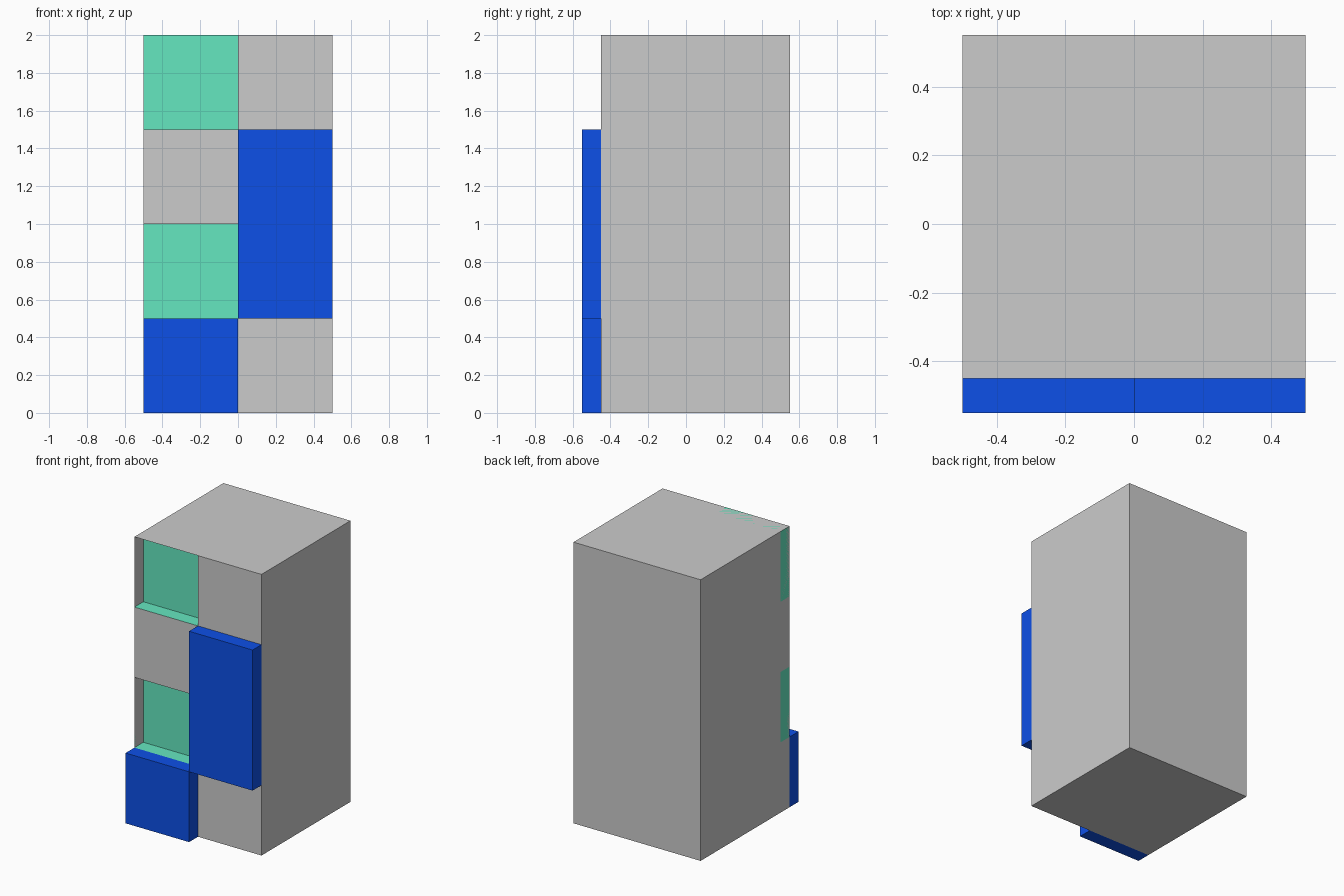
import bpy
import bmesh
from mathutils import Matrix, Vector

if "Cube" in bpy.data.objects:
    bpy.data.objects.remove(bpy.data.objects["Cube"])

FRONT, BACK, RELIEF = -0.45, 0.55, 0.1


def material(name, rgb):
    mat = bpy.data.materials.new(name)
    mat.diffuse_color = (*rgb, 1)
    mat.use_nodes = True
    mat.node_tree.nodes["Principled BSDF"].inputs["Base Color"].default_value = mat.diffuse_color
    return mat


BLUE = material("blue", (0.004, 0.08, 0.8))
GREEN = material("green", (0.13, 0.8, 0.53))


def box_bmesh(x, y, z, open_side, flip=False):
    """Box over the given ranges, without the face pointing along open_side."""
    bm = bmesh.new()
    lo, hi = Vector((x[0], y[0], z[0])), Vector((x[1], y[1], z[1]))
    bmesh.ops.create_cube(bm, size=1, matrix=Matrix.Translation((lo + hi) / 2)
                          @ Matrix.Diagonal((*(hi - lo), 1)))
    bm.normal_update()
    side = Vector((0, open_side, 0))
    bmesh.ops.delete(bm, geom=[f for f in bm.faces if f.normal.dot(side) > 0.9],
                     context='FACES')
    if flip:
        bmesh.ops.reverse_faces(bm, faces=bm.faces[:])
    return bm


def finish(name, bm, mat=None):
    mesh = bpy.data.meshes.new(name)
    bm.to_mesh(mesh)
    bm.free()
    if mat:
        mesh.materials.append(mat)
    bpy.context.collection.objects.link(bpy.data.objects.new(name, mesh))


LEFT, RIGHT = (-0.5, 0.0), (0.0, 0.5)

# Block body: open at the front, closed by the flush front panels
body = box_bmesh((-0.5, 0.5), (FRONT, BACK), (0, 2), -1)
for (x0, x1), z0 in ((RIGHT, 0), (LEFT, 1), (RIGHT, 1.5)):
    corners = ((x0, z0), (x1, z0), (x1, z0 + 0.5), (x0, z0 + 0.5))
    body.faces.new([body.verts.new((x, FRONT, z)) for x, z in corners])
bmesh.ops.remove_doubles(body, verts=body.verts[:], dist=1e-5)
finish("block_body", body)

# Raised panels in front of the body
for name, x, z in (("raised_panel_low", LEFT, (0, 0.5)),
                   ("raised_panel_tall", RIGHT, (0.5, 1.5))):
    finish(name, box_bmesh(x, (FRONT - RELIEF, FRONT), z, 1), BLUE)

# Sunken panels: recess linings facing inwards
for name, z in (("recess_low", (0.5, 1)), ("recess_high", (1.5, 2))):
    finish(name, box_bmesh(LEFT, (FRONT, FRONT + RELIEF), z, -1, flip=True), GREEN)
